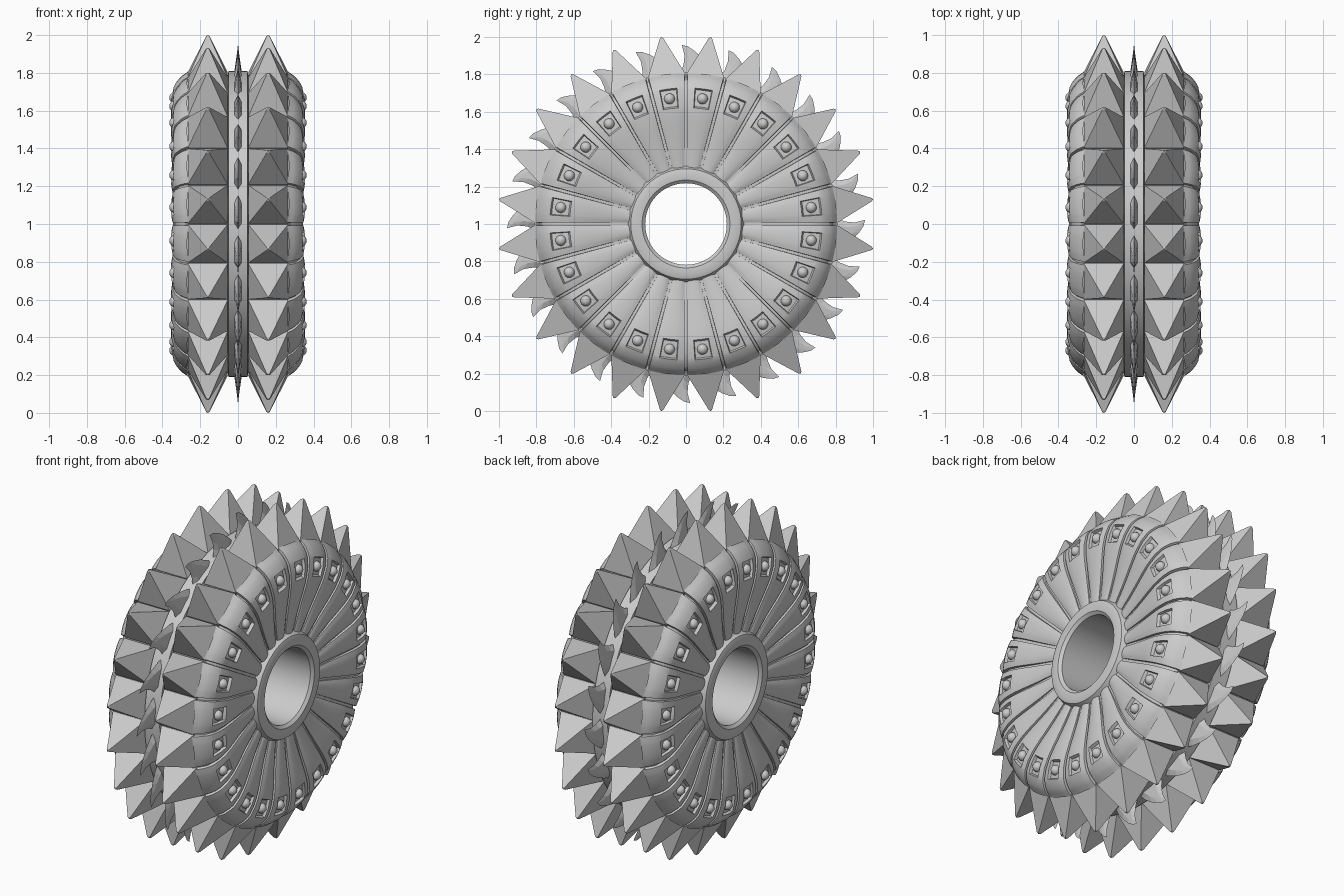
import bpy, bmesh
from math import sin, cos, radians, pi

if "Cube" in bpy.data.objects:
    bpy.data.objects.remove(bpy.data.objects["Cube"])

N = 24            # sectors around the wheel
STEP = 360 / N


def pt(r, deg, x):
    """Polar position on the wheel: axis along x, angle clockwise from +z."""
    a = radians(deg)
    return (x, r * sin(a), 1 + r * cos(a))


def finish(name, bm, smooth=None):
    bmesh.ops.recalc_face_normals(bm, faces=bm.faces)
    me = bpy.data.meshes.new(name)
    bm.to_mesh(me)
    bm.free()
    ob = bpy.data.objects.new(name, me)
    bpy.context.collection.objects.link(ob)
    if smooth:
        bpy.ops.object.select_all(action='DESELECT')
        ob.select_set(True)
        bpy.context.view_layer.objects.active = ob
        bpy.ops.object.shade_smooth_by_angle(angle=radians(smooth))
    return ob


def revolve(name, profile, seg=96):
    """Closed (r, x) profile spun around the axle."""
    bm = bmesh.new()
    rings = [[bm.verts.new(pt(r, 360 * i / seg, x)) for r, x in profile] for i in range(seg)]
    n = len(profile)
    for i in range(seg):
        a, b = rings[i], rings[(i + 1) % seg]
        for j in range(n):
            k = (j + 1) % n
            bm.faces.new((a[j], a[k], b[k], b[j]))
    return finish(name, bm, 35)


def interp(x, table):
    for (x0, y0), (x1, y1) in zip(table, table[1:]):
        if x <= x1:
            return y0 + (y1 - y0) * (x - x0) / (x1 - x0)
    return table[-1][1]


# Wheel core with axle hole, raised hub lips and central band
half = [(.218, .325), (.235, .34), (.27, .343), (.295, .335), (.31, .305),
        (.45, .315), (.60, .33), (.68, .33), (.75, .305), (.785, .265),
        (.785, .055), (.81, .05)]
revolve("wheel_core", half + [(r, -x) for r, x in reversed(half)])

# Pillowed side panels, each with a square recess for a stud
FACE = [(.29, .318), (.36, .324), (.45, .335), (.54, .348), (.61, .356), (.68, .354),
        (.73, .342), (.765, .322), (.79, .295), (.806, .27), (.80, .255)]
ROWS = [.29, .33, .40, .47, .54, .595, .622, .63, .675, .72, .728, .75, .775, .79, .80, .808]
COLS = [-1, -.97, -.85, -.62, -.535, -.49, 0, .49, .535, .62, .85, .97, 1]
bm = bmesh.new()
for s in (1, -1):
    for k in range(N):
        mid = (k + .5) * STEP
        grid = []
        for r in ROWS:
            width = r * radians(STEP / 2) - .006      # constant gap between panels
            line = []
            for t in COLS:
                x = interp(r, [(a, b) for a, b in FACE[:-1]])
                x -= .010 * t * t + (.03 if abs(t) == 1 else 0)
                if .625 < r < .725 and abs(t) < .5:
                    x -= .016
                line.append(bm.verts.new(pt(r, mid + t * width / r * 180 / pi, s * x)))
            grid.append(line)
        for a, b in zip(grid, grid[1:]):
            for j in range(len(COLS) - 1):
                bm.faces.new((a[j], a[j + 1], b[j + 1], b[j]))
finish("side_panels", bm, 35)

# Round studs sitting in the recesses
bm = bmesh.new()
for s in (1, -1):
    for k in range(N):
        d = bmesh.ops.create_uvsphere(bm, u_segments=12, v_segments=8, radius=.029)
        c = pt(.675, (k + .5) * STEP, s * .335)
        bmesh.ops.translate(bm, verts=d['verts'], vec=c)
finish("panel_studs", bm, 60)

# Two rows of blunt four-sided tread spikes
bm = bmesh.new()
for s in (1, -1):
    for k in range(N):
        mid = (k + .5) * STEP
        loops = []
        for r, ang, hx in ((.72, 7.3, .105), (.803, 7.3, .105), (1.002, .5, .009)):
            loops.append([bm.verts.new(pt(r, mid + u * ang, s * .16 + v * hx))
                          for u, v in ((-1, -1), (1, -1), (1, 1), (-1, 1))])
        for a, b in zip(loops, loops[1:]):
            for j in range(4):
                q = (j + 1) % 4
                bm.faces.new((a[j], a[q], b[q], b[j]))
        tip = bm.verts.new(pt(1.0086, mid, s * .16))
        for j in range(4):
            bm.faces.new((loops[-1][j], loops[-1][(j + 1) % 4], tip))
finish("tread_spikes", bm)

# Central ring of thin, backswept saw teeth: (angle, radius) outlines
TOOTH = [(-2.5, .79), (-.9, .85), (-.5, .90), (-1.3, .957), (.6, .95), (3, .925),
         (6, .885), (9, .84), (12, .79)]
bm = bmesh.new()
for k in range(N):
    rim = [bm.verts.new(pt(r, a + k * STEP, 0)) for a, r in TOOTH]
    for s in (1, -1):
        mids = [bm.verts.new(pt(.79 + (r - .79) * .75, 3.5 + (a - 3.5) * .6 + k * STEP,
                                s * (.004 + .018 * (.957 - r) / .167))) for a, r in TOOTH]
        for j in range(len(TOOTH) - 1):
            bm.faces.new((rim[j], rim[j + 1], mids[j + 1], mids[j]))
        bm.faces.new(mids)
finish("saw_teeth", bm)
